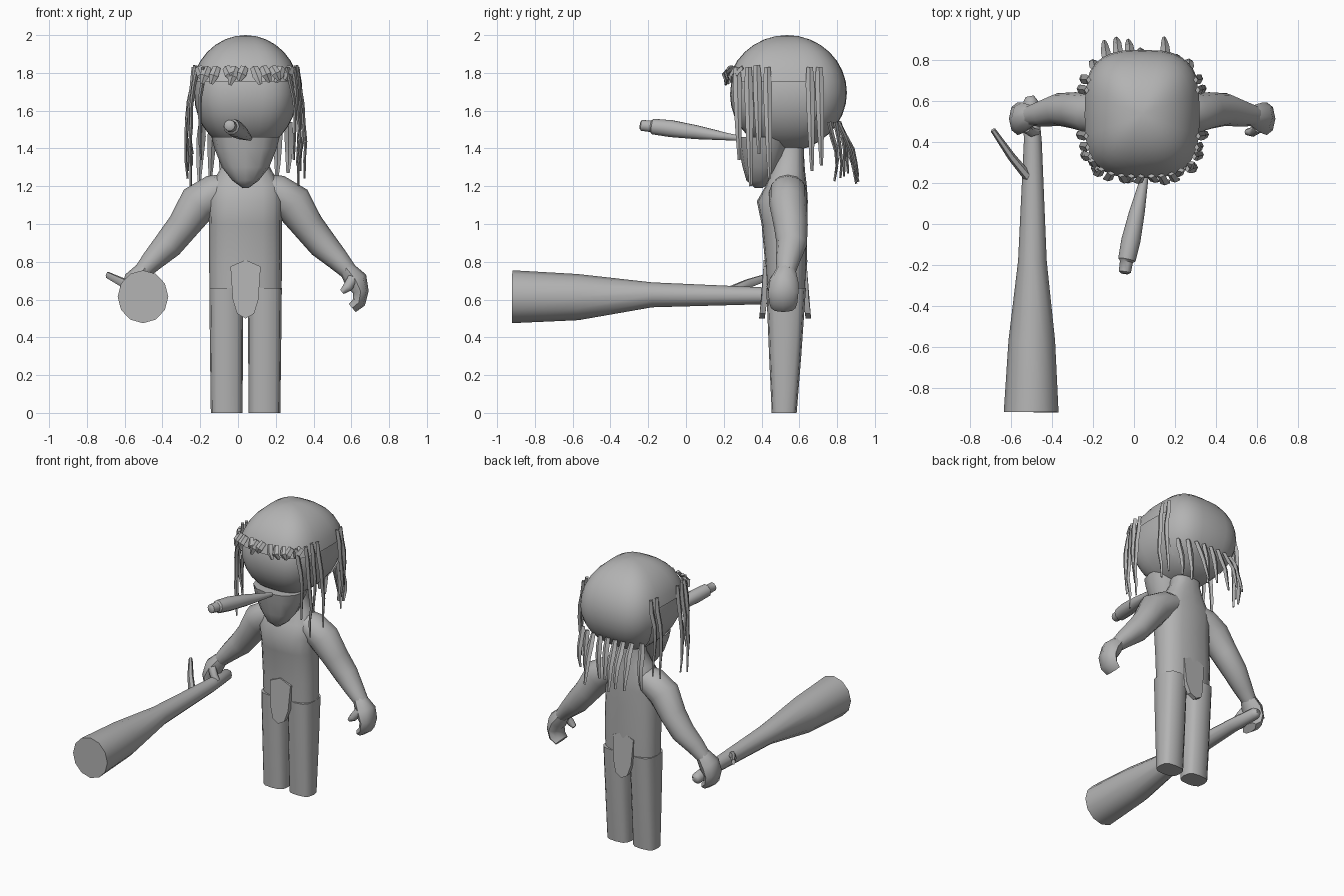
import bpy, bmesh, math, random
from mathutils import Vector

if "Cube" in bpy.data.objects:
    bpy.data.objects.remove(bpy.data.objects["Cube"])

random.seed(4)
CX, CY = 0.04, 0.53          # body axis
grey = bpy.data.materials.new("plain_grey")
grey.diffuse_color = (0.45, 0.45, 0.45, 1)
grey.use_nodes = True
grey.node_tree.nodes["Principled BSDF"].inputs["Base Color"].default_value = grey.diffuse_color


def finish(name, bm, angle=50):
    bmesh.ops.recalc_face_normals(bm, faces=bm.faces)
    me = bpy.data.meshes.new(name)
    bm.to_mesh(me)
    bm.free()
    ob = bpy.data.objects.new(name, me)
    bpy.context.collection.objects.link(ob)
    me.materials.append(grey)
    bpy.ops.object.select_all(action='DESELECT')
    ob.select_set(True)
    bpy.context.view_layer.objects.active = ob
    bpy.ops.object.shade_smooth_by_angle(angle=math.radians(angle))
    return ob


def sup(a, n):
    """Unit superellipse point."""
    c, s = math.cos(a), math.sin(a)
    return (math.copysign(abs(c) ** (2 / n), c), math.copysign(abs(s) ** (2 / n), s))


def skin(bm, rings):
    """Bridge rings of points and cap both ends."""
    vs = [[bm.verts.new(p) for p in r] for r in rings]
    n = len(vs[0])
    for a, b in zip(vs, vs[1:]):
        for i in range(n):
            bm.faces.new((a[i], a[(i + 1) % n], b[(i + 1) % n], b[i]))
    bm.faces.new(vs[0][::-1])
    bm.faces.new(vs[-1])


def loft(name, rings, sides=16, power=2.6):
    """Horizontal sections: (x, y, z, rx, ry)."""
    bm = bmesh.new()
    pts = [sup(2 * math.pi * i / sides, power) for i in range(sides)]
    skin(bm, [[(x + rx * c, y + ry * s, z) for c, s in pts] for x, y, z, rx, ry in rings])
    return finish(name, bm)


def tube(bm, path, ref, sides=10):
    """Sections along a path: (x, y, z, radius, radius towards ref)."""
    P = [Vector(p[:3]) for p in path]
    rings = []
    for i, p in enumerate(path):
        t = (P[min(i + 1, len(P) - 1)] - P[max(i - 1, 0)]).normalized()
        s = t.cross(Vector(ref)).normalized()
        u = s.cross(t)
        rings.append([P[i] + s * p[3] * math.cos(k) + u * p[4] * math.sin(k)
                      for k in (2 * math.pi * j / sides for j in range(sides))])
    skin(bm, rings)


def flip(path):
    return [(2 * CX - p[0],) + tuple(p[1:]) for p in path]


# torso and neck
loft("torso", [(CX, .53, .58, .19, .10), (CX, .53, .8, .193, .112), (CX, .52, 1.0, .193, .12),
               (CX, .51, 1.12, .195, .135), (CX, .53, 1.2, .19, .11), (CX, .54, 1.28, .14, .09),
               (CX, .55, 1.36, .10, .075), (CX, .55, 1.46, .09, .075)])

# legs, loincloth, arms
for side, sx in (("left", -1), ("right", 1)):
    loft(side + "_leg", [(CX + sx * .1, .52, 0, .084, .066), (CX + sx * .101, .525, .3, .087, .085),
                         (CX + sx * .102, .53, .66, .09, .105)], 12, 3)

for name, s in (("front_loincloth", -1), ("back_loincloth", 1)):
    bm = bmesh.new()
    prof = [(0, .81, .115), (-.08, .775, .115), (-.068, .6, .125), (-.045, .525, .135),
            (0, .5, .138), (.045, .525, .135), (.068, .6, .125), (.08, .775, .115)]
    skin(bm, [[(CX + x, CY - .005 + s * (d - inset), z) for x, z, d in prof] for inset in (.03, 0)])
    finish(name, bm, 35)

arm = [(.12, .54, 1.2, .07, .085), (.2, .54, 1.17, .095, .10), (.29, .54, 1.11, .105, .10),
       (.37, .555, .99, .085, .09), (.45, .56, .89, .078, .08), (.53, .54, .81, .06, .065),
       (.59, .53, .745, .045, .05)]
hand = [(.575, .53, .765, .042, .05), (.625, .52, .70, .062, .075), (.65, .515, .64, .042, .08),
        (.64, .515, .585, .036, .075), (.605, .515, .555, .028, .065)]
thumb = [(.61, .47, .71, .03, .025), (.58, .45, .665, .026, .024), (.55, .45, .64, .014, .015)]
for side, f in (("right", lambda p: p), ("left", flip)):
    for part, path in (("arm", arm), ("hand", hand), ("thumb", thumb)):
        bm = bmesh.new()
        tube(bm, f(path), (0, 1, 0), 12 if part == "arm" else 8)
        finish(side + "_" + part, bm)


# head and hair cap: spheres squared off in plan
def square_sphere(name, rx, ry, rz, zc, keep=None):
    bm = bmesh.new()
    bmesh.ops.create_uvsphere(bm, u_segments=32, v_segments=16, radius=1)
    for v in bm.verts:
        r = math.hypot(v.co.x, v.co.y)
        c, s = sup(math.atan2(v.co.y, v.co.x), 3)
        v.co = (CX + rx * r * c, CY + .005 + ry * r * s, zc + rz * v.co.z)
    if keep:
        gone = [f for f in bm.faces if not keep(f.calc_center_median())]
        bmesh.ops.delete(bm, geom=gone, context='FACES')
    finish(name, bm, 60)


square_sphere("head", .272, .302, .30, 1.685)
square_sphere("hair_cap", .287, .317, .305, 1.695,
              lambda c: c.z > 1.76 or (c.y > .68 and c.z > 1.45))

# chin
loft("chin", [(CX, .42, 1.46, .18, .15), (CX, .41, 1.4, .165, .13), (CX, .40, 1.3, .125, .1),
              (CX, .39, 1.23, .07, .07), (CX, .385, 1.19, .015, .02)], 12, 2.3)


# hair strands: flat tapering blades with a slight wave
def strand(bm, top, end, out, w, steps=6):
    a, b = Vector(top), Vector(end)
    o = Vector(out).normalized()
    path = []
    for i in range(steps + 1):
        t = i / steps
        wave = random.uniform(-.008, .008) if 0 < i < steps else 0
        p = a.lerp(b, t) + o * (.02 * math.sin(math.pi * t) + wave)
        width = w * (1 - .65 * t ** 2) * (.7 if i == 0 else 1)
        path.append((*p, width, .012 * (1 - .5 * t)))
    tube(bm, path, o, 4)


for side, sx in (("left", -1), ("right", 1)):
    bm = bmesh.new()
    for y, zt, zb in ((.27, 1.83, 1.34), (.33, 1.83, 1.2), (.375, 1.84, 1.37),
                      (.43, 1.83, 1.24), (.655, 1.83, 1.28), (.705, 1.83, 1.31)):
        x = .285 * (1 - (abs(y - CY) / .33) ** 3) ** (1 / 3)
        drift = random.uniform(.0, .03)
        strand(bm, (CX + sx * x * .97, y, zt), (CX + sx * (x + drift), y + .012, zb), (sx, 0, 0), .024)
    finish(side + "_hair", bm, 30)

bm = bmesh.new()
for i in range(9):
    dx = -.23 + .46 * i / 8
    y = CY + .29 * (1 - (abs(dx) / .3) ** 3) ** (1 / 3)
    strand(bm, (CX + dx, y - .01, 1.54), (CX + dx * 1.02 - .01, y + random.uniform(.0, .1),
           random.uniform(1.19, 1.27)), (dx * .5, 1, 0), .025, 4)
finish("back_hair", bm, 30)

# jagged fringe
bm = bmesh.new()
for i in range(11):
    dx = -.25 + .49 * i / 10
    y = CY - .305 * (1 - (abs(dx) / .3) ** 3) ** (1 / 3)
    strand(bm, (CX + dx, y + .01, 1.83), (CX + dx + random.choice((-.03, .035)), y - .015,
           random.uniform(1.735, 1.765)), (dx * .6, -1, 0), .03, 2)
finish("fringe", bm, 30)

# cigar
bm = bmesh.new()
tube(bm, [(CX + r[0], r[1], r[2], r[3], r[3]) for r in
          ((.02, .28, 1.455, .015), (.01, .22, 1.462, .02), (-.025, .06, 1.485, .038), (-.055, -.08, 1.505, .047),
           (-.075, -.175, 1.516, .043), (-.077, -.185, 1.517, .032), (-.085, -.235, 1.522, .03),
           (-.086, -.243, 1.523, .018))], (0, 0, 1), 10)
finish("cigar", bm, 40)

# club with a broken twig
bm = bmesh.new()
tube(bm, [(-.503, -.92, .615, .134, .14), (-.5, -.57, .613, .114, .122), (-.497, -.18, .625, .07, .066),
          (-.495, .4, .62, .044, .045), (-.505, .6, .62, .036, .038), (-.51, .625, .62, .02, .02)],
     (0, 0, 1), 12)
finish("club", bm, 60)
bm = bmesh.new()
tube(bm, [(-.51, .22, .64, .024, .026), (-.6, .33, .685, .02, .026), (-.69, .46, .73, .013, .018)],
     (0, 0, 1), 6)
finish("club_twig", bm)
